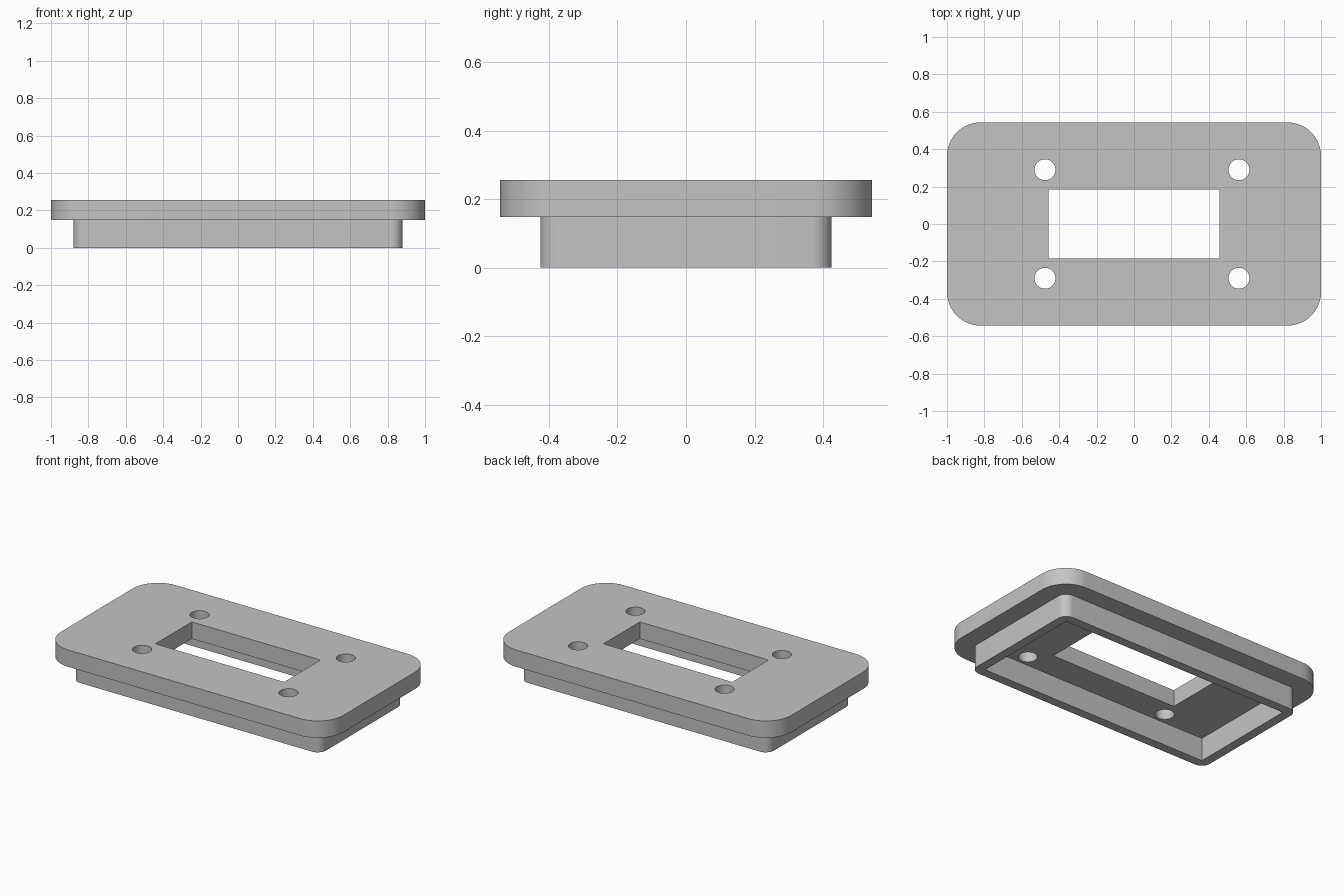
import bpy
import bmesh
from math import cos, sin, pi, radians

cube = bpy.data.objects.get("Cube")
if cube:
    bpy.data.objects.remove(cube, do_unlink=True)

grey = bpy.data.materials.new("plain grey")
grey.use_nodes = True
colour = (0.55, 0.55, 0.55, 1)
grey.diffuse_color = colour
grey.node_tree.nodes["Principled BSDF"].inputs["Base Color"].default_value = colour


def rectangle(hx, hy, radius=0, steps=12):
    """Outline of a centred rectangle, with rounded corners if radius is set."""
    points = []
    for i, (sx, sy) in enumerate([(1, 1), (-1, 1), (-1, -1), (1, -1)]):
        cx, cy = sx * (hx - radius), sy * (hy - radius)
        count = steps if radius else 0
        for k in range(count + 1):
            a = (i + k / max(count, 1)) * pi / 2
            points.append((cx + radius * cos(a), cy + radius * sin(a)))
    return points


def circle(x, y, radius, steps=40):
    angles = [2 * pi * k / steps for k in range(steps)]
    return [(x + radius * cos(a), y + radius * sin(a)) for a in angles]


def extruded(name, outlines, z0, z1):
    """Solid from a closed outline and its inner holes."""
    bm = bmesh.new()
    edges = []
    for outline in outlines:
        verts = [bm.verts.new((x, y, z0)) for x, y in outline]
        edges += [bm.edges.new((v, verts[i - 1])) for i, v in enumerate(verts)]
    bmesh.ops.triangle_fill(bm, edges=edges, use_beauty=True, normal=(0, 0, 1))
    result = bmesh.ops.extrude_face_region(bm, geom=bm.faces[:])
    top = [g for g in result["geom"] if isinstance(g, bmesh.types.BMVert)]
    bmesh.ops.translate(bm, verts=top, vec=(0, 0, z1 - z0))
    bmesh.ops.recalc_face_normals(bm, faces=bm.faces[:])
    mesh = bpy.data.meshes.new(name)
    bm.to_mesh(mesh)
    bm.free()
    mesh.materials.append(grey)
    obj = bpy.data.objects.new(name, mesh)
    bpy.context.collection.objects.link(obj)
    bpy.ops.object.select_all(action="DESELECT")
    obj.select_set(True)
    bpy.context.view_layer.objects.active = obj
    bpy.ops.object.shade_smooth_by_angle(angle=radians(30))
    return obj


LEDGE, TOP = 0.148, 0.256

# Cover plate with a central window and four screw holes
screw_holes = [circle(x, y, 0.056) for x in (-0.476, 0.561) for y in (-0.29, 0.29)]
window = rectangle(0.456, 0.184)
extruded("cover_plate", [rectangle(1, 0.543, 0.18), window] + screw_holes, LEDGE, TOP)

# Hollow rim under the plate, square-cornered inside
extruded("lower_rim", [rectangle(0.88, 0.425, 0.06), rectangle(0.82, 0.365)], 0, LEDGE)
